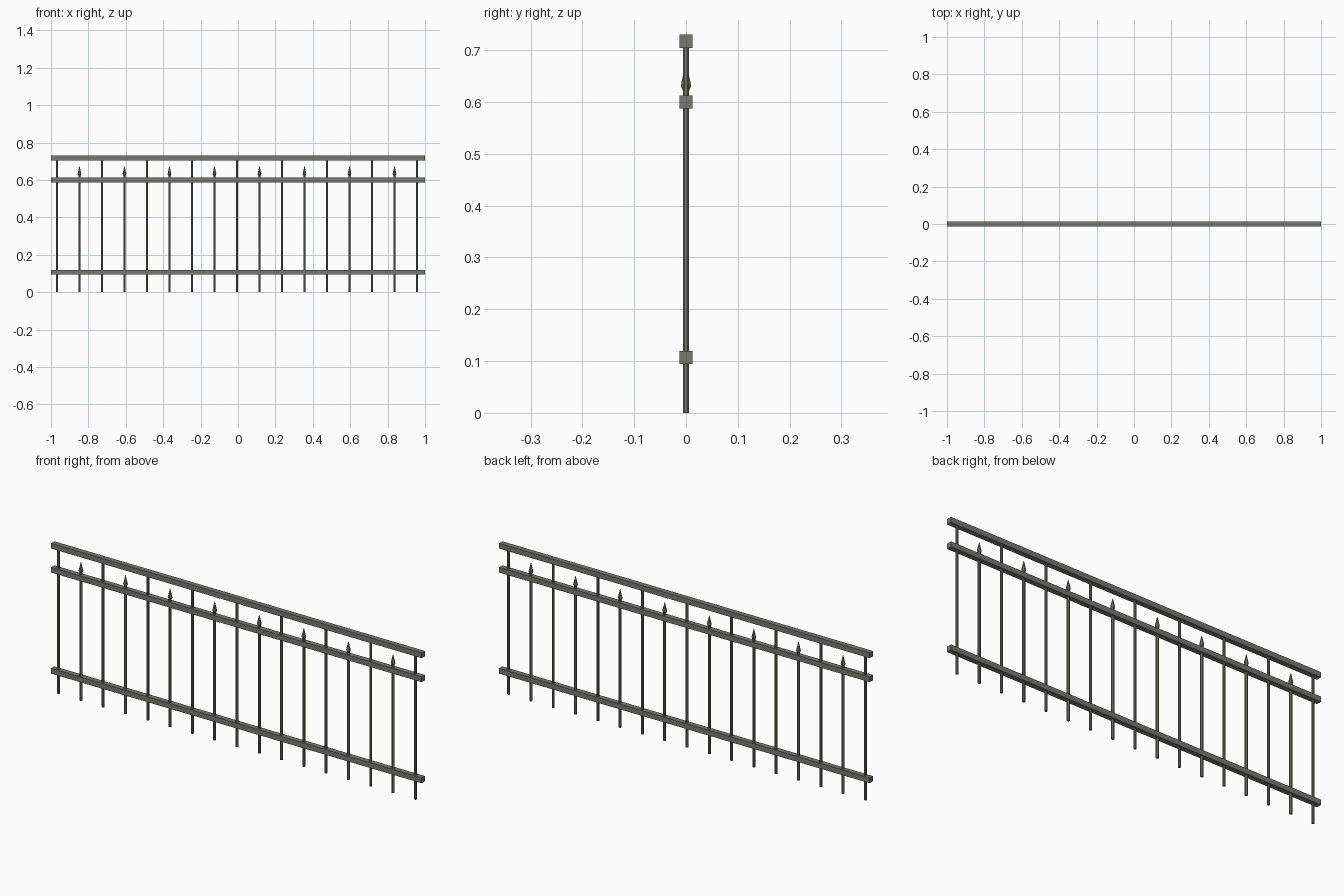
import bpy
import math

if "Cube" in bpy.data.objects:
    bpy.data.objects.remove(bpy.data.objects["Cube"])

# One dark iron colour for everything
iron = bpy.data.materials.new("dark_iron_grey")
iron.diffuse_color = (0.19, 0.19, 0.16, 1.0)
iron.use_nodes = True
iron.node_tree.nodes["Principled BSDF"].inputs["Base Color"].default_value = iron.diffuse_color

COUNT = 17
FIRST_X, LAST_X = -0.968, 0.957
BAR_R = 0.0067


def finish(name):
    ob = bpy.context.object
    ob.name = name
    ob.data.materials.append(iron)
    return ob


def rail(name, z):
    bpy.ops.mesh.primitive_cube_add(size=1, location=(0, 0, z))
    ob = finish(name)
    ob.scale = (2.0, 0.0255, 0.0255)


def tapered(name, x, z0, z1, r0, r1):
    bpy.ops.mesh.primitive_cone_add(
        vertices=8, radius1=r0, radius2=r1, depth=z1 - z0,
        location=(x, 0, (z0 + z1) / 2), rotation=(0, 0, math.pi / 8))
    return finish(name)


# Three horizontal rails
rail("bottom_rail", 0.107)
rail("middle_rail", 0.600)
rail("top_rail", 0.717)

# Alternating tall bars (up to the top rail) and short spear-tipped bars
for i in range(COUNT):
    x = FIRST_X + (LAST_X - FIRST_X) * i / (COUNT - 1)
    if i % 2 == 0:
        tapered("tall_bar", x, 0.0, 0.71, BAR_R, BAR_R)
    else:
        tapered("short_bar", x, 0.0, 0.635, BAR_R, BAR_R)
        tapered("spear_collar", x, 0.622, 0.632, BAR_R, 0.0108)
        tapered("spear_tip", x, 0.632, 0.674, 0.0108, 0.0008)
